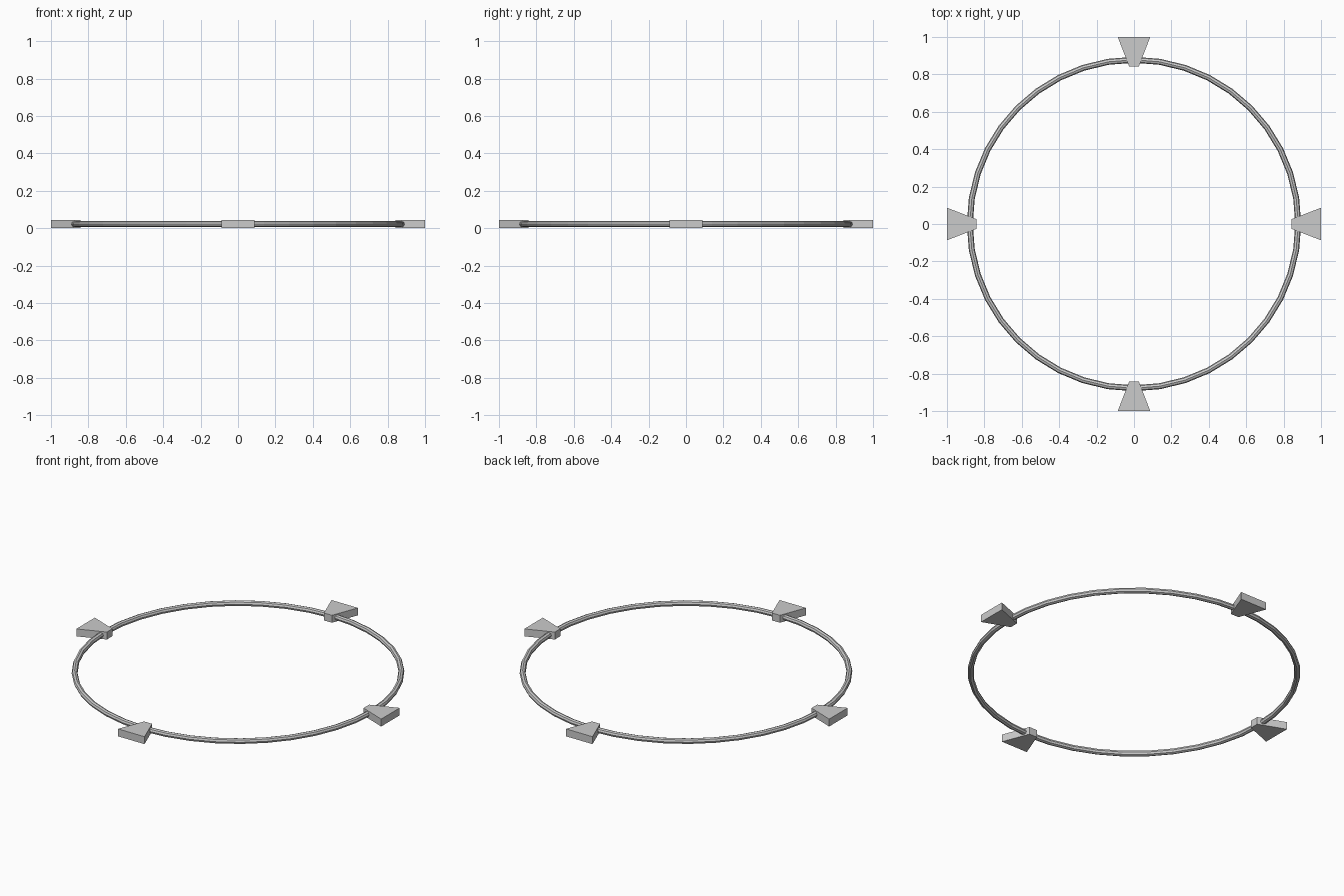
import bpy, bmesh
from math import pi
from mathutils import Matrix

if "Cube" in bpy.data.objects:
    bpy.data.objects.remove(bpy.data.objects["Cube"])

HEIGHT = 0.044


def add_object(name, bm):
    bmesh.ops.recalc_face_normals(bm, faces=bm.faces)
    mesh = bpy.data.meshes.new(name)
    bm.to_mesh(mesh)
    bm.free()
    obj = bpy.data.objects.new(name, mesh)
    bpy.context.collection.objects.link(obj)
    return obj


# Thin ring
bpy.ops.mesh.primitive_torus_add(major_segments=40, minor_segments=8,
                                 major_radius=0.878, minor_radius=0.016,
                                 location=(0, 0, HEIGHT / 2))
bpy.context.object.name = "ring"


# Tapered pointer, narrow end towards the centre
def pointer(name, angle):
    outline = [(0.842, -0.026), (1.0, -0.087), (1.0, 0.087), (0.842, 0.026)]
    bm = bmesh.new()
    face = bm.faces.new([bm.verts.new((x, y, 0)) for x, y in outline])
    top = bmesh.ops.extrude_face_region(bm, geom=[face])["geom"]
    bmesh.ops.translate(bm, vec=(0, 0, HEIGHT),
                        verts=[g for g in top if isinstance(g, bmesh.types.BMVert)])
    bm.transform(Matrix.Rotation(angle, 4, 'Z'))
    add_object(name, bm)


# Four pointers around the ring
for i, side in enumerate(("right", "back", "left", "front")):
    pointer(side + "_pointer", i * pi / 2)
